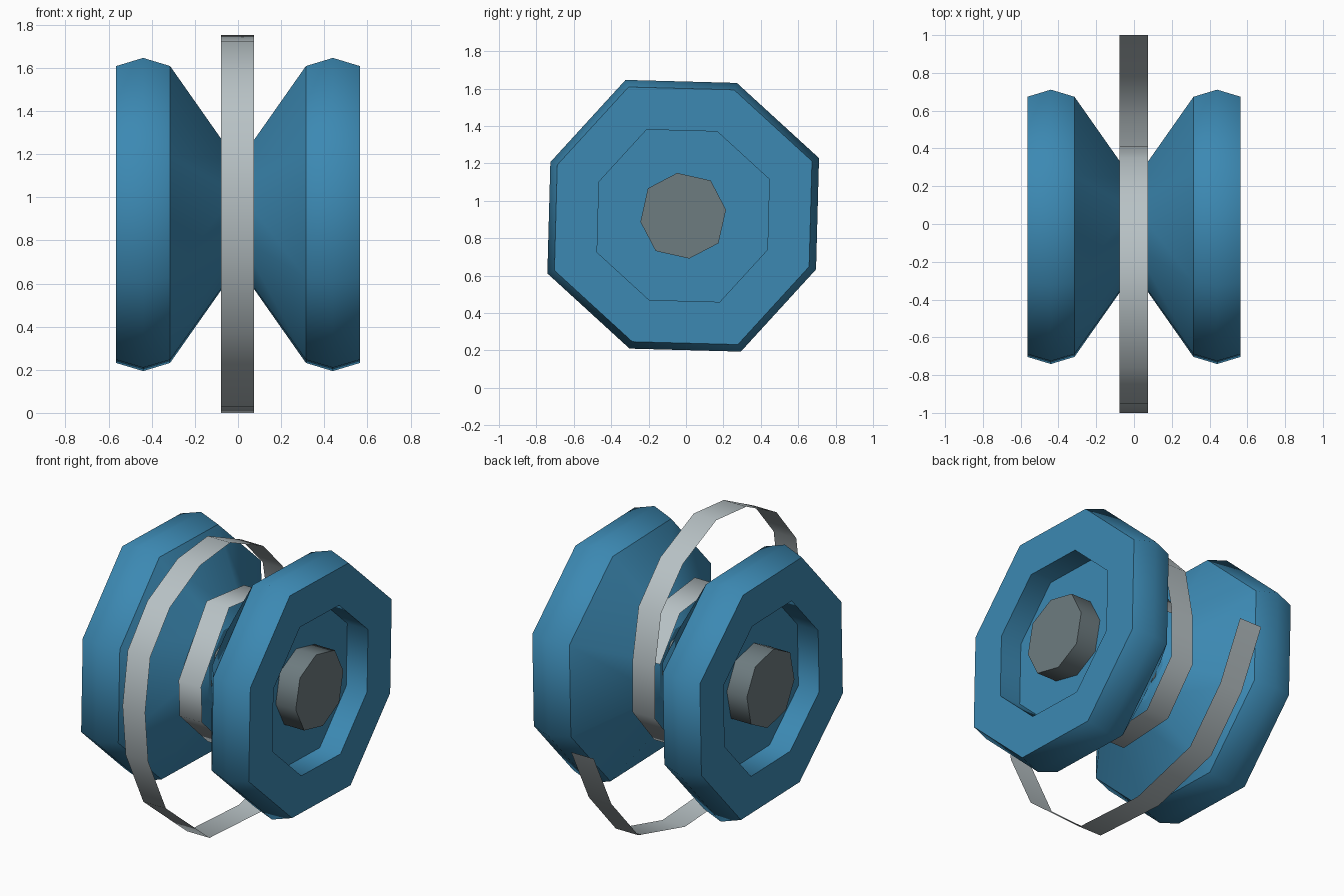
import bpy, bmesh
from math import radians, cos, sin

cube = bpy.data.objects.get("Cube")
if cube:
    bpy.data.objects.remove(cube, do_unlink=True)

CENTRE_Y, CENTRE_Z = -0.015, 0.92


def material(name, colour):
    m = bpy.data.materials.new(name)
    m.use_nodes = True
    m.diffuse_color = (*colour, 1)
    m.node_tree.nodes["Principled BSDF"].inputs["Base Color"].default_value = (*colour, 1)
    return m


blue = material("blue_shell", (0.045, 0.25, 0.45))
steel = material("dark_steel", (0.155, 0.2, 0.215))
cord = material("pale_grey_string", (0.48, 0.54, 0.56))


def finish(name, bm, mat, sharp):
    """Smooth the faces, keep the listed edges sharp, link the object."""
    for f in bm.faces:
        f.smooth = True
    for e in sharp:
        e.smooth = False
    mesh = bpy.data.meshes.new(name)
    bm.to_mesh(mesh)
    bm.free()
    mesh.materials.append(mat)
    obj = bpy.data.objects.new(name, mesh)
    bpy.context.collection.objects.link(obj)
    return obj


def octagon(long_r, long_angle, short_r, short_angle):
    """Eight (y, z) points, two interleaved squares."""
    pts = []
    for k in range(4):
        for r, a in ((long_r, long_angle), (short_r, short_angle)):
            t = radians(a + 90 * k)
            pts.append((r * cos(t), r * sin(t)))
    return pts


def lathe(name, section, profile, mat, sharp_rings):
    """Loft a section along x through (x, scale) stations and cap the ends."""
    bm = bmesh.new()
    n = len(section)
    rings = [[bm.verts.new((x, CENTRE_Y + s * y, CENTRE_Z + s * z)) for y, z in section]
             for x, s in profile]
    for a, b in zip(rings, rings[1:]):
        for i in range(n):
            j = (i + 1) % n
            bm.faces.new((a[i], a[j], b[j], b[i]))
    bm.faces.new(rings[0])
    bm.faces.new(rings[-1])
    bmesh.ops.recalc_face_normals(bm, faces=bm.faces)
    sharp = [bm.edges.get((rings[k][i], rings[k][(i + 1) % n]))
             for k in sharp_rings for i in range(n)]
    return finish(name, bm, mat, sharp)


# Pair of flared wheels with a recessed outer face
wheel_section = octagon(0.789, 23, 0.766, 68)
wheel_profile = [(0.01, 0.35), (0.315, 0.948), (0.44, 1.0),
                 (0.565, 0.948), (0.565, 0.634), (0.425, 0.634)]
wheels = lathe("wheels", wheel_section, wheel_profile, blue, (0, 1, 3, 4, 5))
mirror = wheels.modifiers.new("Mirror", 'MIRROR')
mirror.use_axis = (True, False, False)

# Axle through both wheels
lathe("axle", octagon(0.231, 8, 0.239, 52), [(-0.56, 1), (0.56, 1)], steel, (0, 1))

# Flat string: loose outer loop winding in to a coil around the axle
path = [(1.0, 0.75), (0.83, 0.41), (0.57, 0.12), (0.12, 0.0), (-0.38, 0.03),
        (-0.8, 0.37), (-0.97, 0.72), (-1.0, 1.03), (-0.95, 1.35), (-0.76, 1.58),
        (-0.47, 1.725), (-0.18, 1.753), (0.14, 1.61), (0.35, 1.39), (0.41, 1.08),
        (0.41, 0.77), (0.2, 0.52), (-0.18, 0.5), (-0.45, 0.76), (-0.46, 0.98),
        (-0.19, 1.36), (0.17, 1.32), (0.36, 1.08)]
bm = bmesh.new()
rows = [[bm.verts.new((x, y, z)) for x in (-0.078, 0.074)] for y, z in path]
for a, b in zip(rows, rows[1:]):
    bm.faces.new((a[0], a[1], b[1], b[0]))
bm.normal_update()
# Outer side of the string faces away from the axle
if bm.faces[:][3].normal.z > 0:
    bmesh.ops.reverse_faces(bm, faces=bm.faces[:])
finish("string", bm, cord, [])
